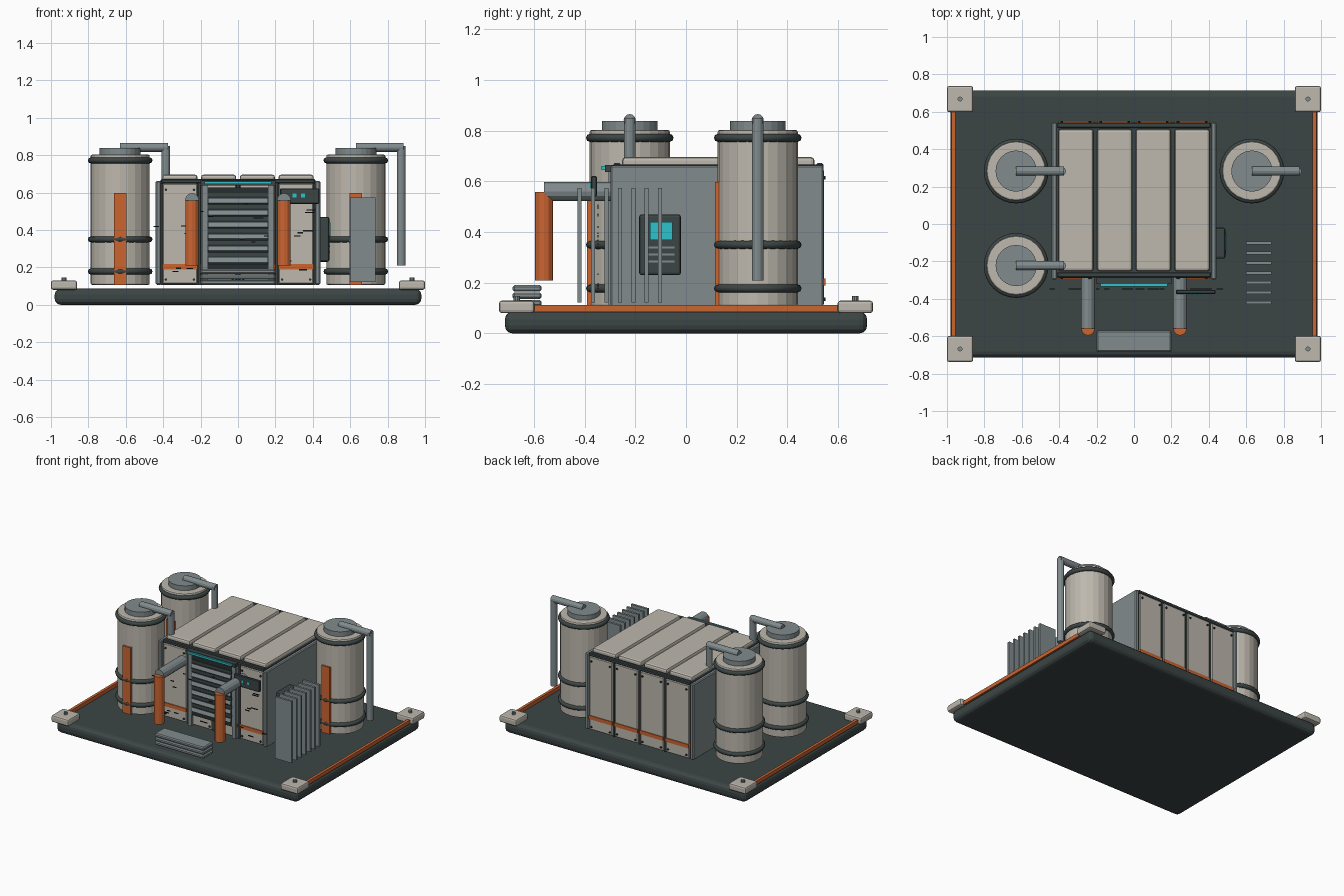
import bpy, math, random
from mathutils import Vector

cube = bpy.data.objects.get("Cube")
if cube:
    bpy.data.objects.remove(cube)
random.seed(4)


def material(name, rgb):
    m = bpy.data.materials.new(name)
    m.use_nodes = True
    m.diffuse_color = (*rgb, 1)
    m.node_tree.nodes["Principled BSDF"].inputs["Base Color"].default_value = (*rgb, 1)
    return m


DARK = material("dark_slate", (0.045, 0.06, 0.06))
CREAM = material("warm_cream", (0.51, 0.48, 0.42))
GREY = material("steel_grey", (0.22, 0.26, 0.27))
ORANGE = material("safety_orange", (0.6, 0.13, 0.03))
CYAN = material("cyan_glow", (0.025, 0.55, 0.6))
BLACK = material("near_black", (0.02, 0.026, 0.028))


def finish(name, mat, bevel=0, segments=2):
    ob = bpy.context.object
    ob.name = name
    ob.data.materials.clear()
    ob.data.materials.append(mat)
    if bevel:
        mod = ob.modifiers.new("Bevel", "BEVEL")
        mod.width, mod.segments = bevel, segments
        mod.limit_method = 'ANGLE'
    return ob


def box(name, mat, x, y, z, bevel=0, segments=2):
    """Box from (min, max) ranges on each axis."""
    ranges = (x, y, z)
    bpy.ops.mesh.primitive_cube_add(size=1, location=[(a + b) / 2 for a, b in ranges])
    bpy.context.object.scale = [b - a for a, b in ranges]
    bpy.ops.object.transform_apply(location=False, rotation=False, scale=True)
    return finish(name, mat, bevel, segments)


def rod(name, mat, start, end, radius, sides=12, bevel=0):
    """Cylinder between two points."""
    a, b = Vector(start), Vector(end)
    d = b - a
    bpy.ops.mesh.primitive_cylinder_add(vertices=sides, radius=radius, depth=d.length,
                                        location=(a + b) / 2,
                                        rotation=d.to_track_quat('Z', 'Y').to_euler())
    return finish(name, mat, bevel)


def ring(name, mat, loc, radius, thick):
    bpy.ops.mesh.primitive_torus_add(location=loc, major_radius=radius, minor_radius=thick,
                                     major_segments=32, minor_segments=8)
    ob = finish(name, mat)
    bpy.ops.object.shade_smooth_by_angle(angle=math.radians(50))
    return ob


FLOOR = 0.107

# Base slab, side rails and corner feet
box("base_slab", DARK, (-.98, .98), (-.715, .715), (0, .087), .032, 3)
for s in (-1, 1):
    box("edge_rail", ORANGE, (s * .965 - .01, s * .965 + .01), (-.61, .61), (.085, .112))
    for t in (-1, 1):
        x, y = s * .93, t * .668
        box("corner_block", CREAM, (x - .07, x + .07), (y - .07, y + .07), (.08, .13), .012)
        rod("corner_bolt", GREY, (x, y, .12), (x, y, .147), .013, 10)


# Storage tanks with bands, cap and overflow pipe
def tank(x, y, pipe_x, pipe_bottom):
    rod("tank_body", CREAM, (x, y, FLOOR), (x, y, .803), .158, 24, .008)
    rod("tank_cap", GREY, (x, y, .79), (x, y, .838), .11, 24)
    for z in (.178, .35, .772):
        ring("tank_band", DARK, (x, y, z), .157, .016)
    box("tank_stripe", ORANGE, (x - .033, x + .033), (y - .168, y - .15), (FLOOR, .597))
    rod("tank_pipe_top", GREY, (x, y, .842), (pipe_x + .012, y, .842), .024)
    rod("tank_pipe_drop", GREY, (pipe_x, y, pipe_bottom), (pipe_x, y, .85), .023)


tank(-.63, .283, -.387, .21)
tank(-.63, -.222, -.387, .21)
tank(.63, .283, .873, .21)

# Main housing: dark core between two grey side walls
box("housing_core", DARK, (-.415, .415), (-.272, .528), (FLOOR, .666))
for s in (-1, 1):
    box("side_wall", GREY, (s * .426 - .014, s * .426 + .014), (-.297, .543),
        (FLOOR, .663), .006, 1)

# Four bays of roof, front and back panels
for i in range(4):
    x = (i - 1.5) * .207
    span = (x - .094, x + .094)
    box("roof_panel", CREAM, span, (-.252, .507), (.655, .696), .014)
    for face, out in ((-.272, -1), (.528, 1)):
        box("wall_panel", CREAM, span, sorted((face, face + out * .016)), (.112, .648), .005, 1)
        box("wall_stripe", ORANGE, span, sorted((face, face + out * .022)), (.19, .217))
        for bx in (x - .075, x + .075):
            for bz in (.135, .615):
                rod("panel_bolt", BLACK, (bx, face, bz), (bx, face + out * .023, bz), .007, 8)
for x in (-.207, 0, .207):
    for y in (-.276, .532):
        box("panel_post", DARK, (x - .007, x + .007), (y - .008, y + .008), (FLOOR, .662))
for y in (-.272, .528):
    box("top_beam", DARK, (-.412, .412), (y - .014, y + .014), (.648, .672), .005, 1)

# Front grille with frame and slats
for s in (-1, 1):
    box("grille_frame", GREY, (s * .178 - .014, s * .178 + .014), (-.306, -.27), (FLOOR, .64))
box("grille_back", BLACK, (-.165, .165), (-.302, -.27), (.19, .628))
for i in range(6):
    z = .235 + i * .064
    slat = box("grille_slat", GREY, (-.16, .16), (-.316, -.296), (z - .014, z + .014))
    slat.rotation_euler.x = math.radians(-20)
    box("grille_gap", DARK, (-.163, .163), (-.306, -.29), (z + .024, z + .042))
box("light_bar_mount", DARK, (-.2, .2), (-.32, -.27), (.638, .664))
box("light_bar", CYAN, (-.18, .18), (-.333, -.318), (.646, .66))

# Exhaust pipes: grey arms with orange down pipes
for s in (-1, 1):
    x = s * .246
    rod("exhaust_arm", GREY, (x, -.27, .56), (x, -.56, .56), .037)
    rod("exhaust_drop", ORANGE, (x, -.56, .21), (x, -.56, .558), .036)

# Entry steps
for i in range(3):
    z = FLOOR + i * .029
    box("step", GREY, (-.2, .2), (-.684, -.57), (z, z + .026), .007, 1)

# Small front status panel
box("status_panel", DARK, (.225, .435), (-.374, -.352), (.54, .622), .004, 1)
for x in (.302, .348):
    box("status_light", CYAN, (x - .01, x + .01), (-.379, -.373), (.575, .595))

# Side control box with screen and vents
box("control_box", DARK, (.43, .488), (-.185, -.02), (.23, .47), .01)
box("control_screen", CYAN, (.485, .494), (-.143, -.053), (.368, .44))
for z in (.34, .312, .284):
    box("control_vent", GREY, (.485, .493), (-.163, -.045), (z - .004, z + .004))

# Radiator fins
for i in range(7):
    y = -.42 + i * .053
    box("radiator_fin", GREY, (.6, .735), (y - .008, y + .008), (.123, .575))

# Scattered small wear marks on the front
for i in range(22):
    x, z = random.uniform(-.48, .46), random.uniform(.15, .58)
    w = random.uniform(.008, .03)
    box("wear_mark", BLACK, (x - w, x + w), (-.35, -.345), (z - .003, z + .003))
